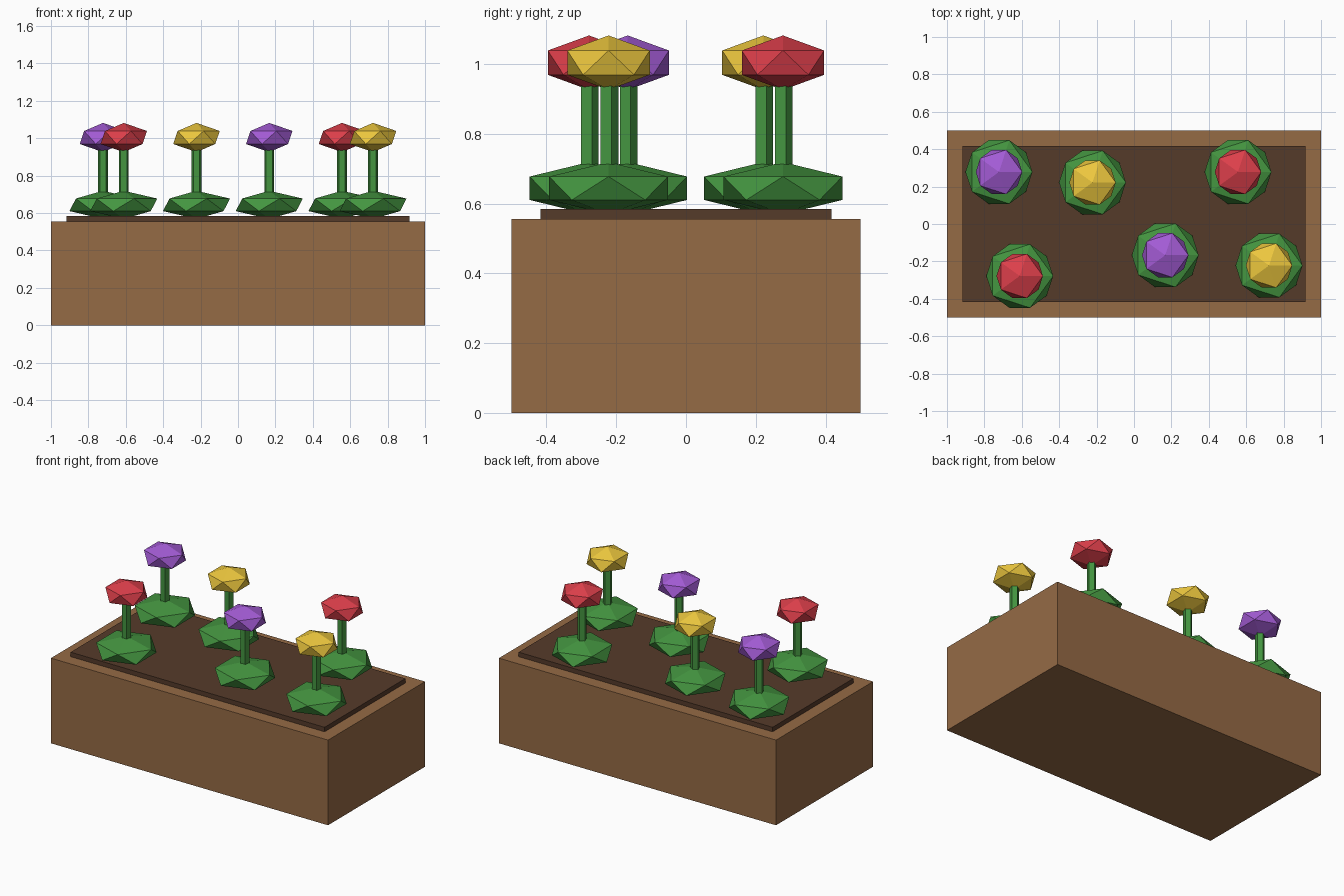
import bpy

if "Cube" in bpy.data.objects:
    bpy.data.objects.remove(bpy.data.objects["Cube"])


def material(name, rgb):
    # 0-255 display colour to linear
    m = bpy.data.materials.new(name)
    m.diffuse_color = [(c / 255) ** 2.2 for c in rgb] + [1]
    m.use_nodes = True
    m.node_tree.nodes["Principled BSDF"].inputs["Base Color"].default_value = m.diffuse_color
    return m


WOOD = material("wood", (148, 106, 71))
SOIL = material("soil", (86, 61, 46))
LEAF = material("leaf", (70, 148, 66))
PETALS = {
    "red": material("red_petal", (220, 65, 76)),
    "yellow": material("yellow_petal", (236, 198, 64)),
    "purple": material("purple_petal", (162, 92, 212)),
}


def finish(name, mat):
    ob = bpy.context.object
    ob.name = ob.data.name = name
    ob.data.materials.append(mat)
    return ob


def box(name, size, z0, mat):
    bpy.ops.mesh.primitive_cube_add(size=1, location=(0, 0, z0 + size[2] / 2))
    ob = finish(name, mat)
    ob.scale = size


def blob(name, x, y, z, radius, half_height, mat):
    # Flattened 20-sided ball
    bpy.ops.mesh.primitive_ico_sphere_add(subdivisions=1, radius=1, location=(x, y, z))
    ob = finish(name, mat)
    ob.scale = (radius, radius, half_height)


def stem(name, x, y, z0, z1):
    bpy.ops.mesh.primitive_cylinder_add(vertices=5, radius=0.0278, depth=z1 - z0,
                                        location=(x, y, (z0 + z1) / 2))
    finish(name, LEAF)


# Planter and soil bed
box("planter_box", (2, 1, 0.5556), 0, WOOD)
box("soil_bed", (1.833, 0.833, 0.085), 0.5, SOIL)

# Flowers: leafy base, stem, bloom
flowers = [
    (-0.722, 0.278, "purple"), (-0.611, -0.278, "red"), (-0.222, 0.222, "yellow"),
    (0.167, -0.167, "purple"), (0.556, 0.278, "red"), (0.722, -0.222, "yellow"),
]
for i, (x, y, colour) in enumerate(flowers, 1):
    blob(f"leaf_clump_{i}", x, y, 0.644, 0.2, 0.075, LEAF)
    stem(f"stem_{i}", x, y, 0.6, 1.0)
    blob(f"{colour}_bloom_{i}", x, y, 1.004, 0.1389, 0.078, PETALS[colour])
